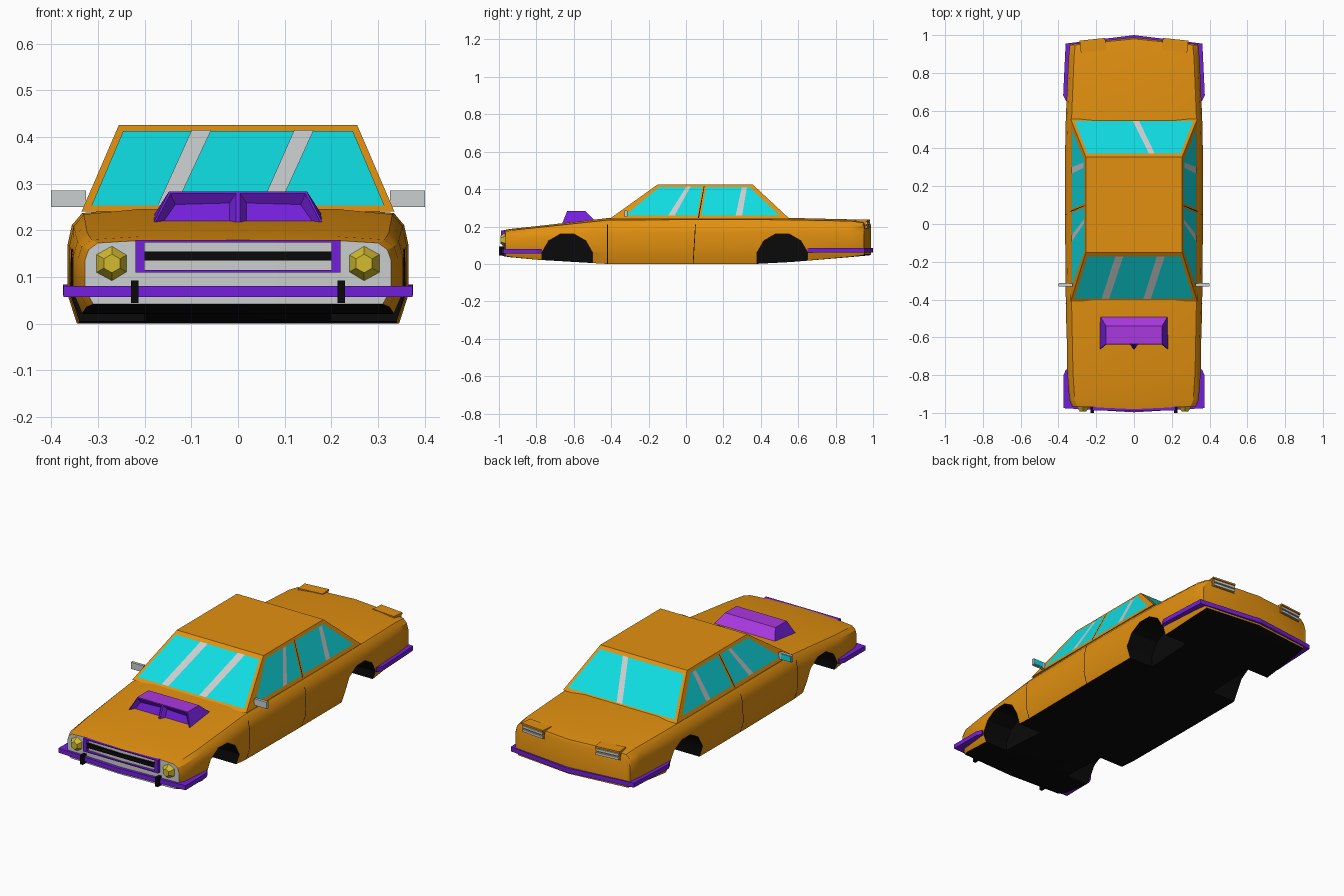
import bpy, bmesh, math
from mathutils import Vector, Matrix

if "Cube" in bpy.data.objects:
    bpy.data.objects.remove(bpy.data.objects["Cube"])


def mat(name, r, g, b):
    m = bpy.data.materials.new(name)
    m.diffuse_color = (r, g, b, 1)
    m.use_nodes = True
    m.node_tree.nodes["Principled BSDF"].inputs["Base Color"].default_value = m.diffuse_color
    return m


ORANGE = mat("orange paint", .76, .28, .005)
PURPLE = mat("purple trim", .17, .014, .70)
VIOLET = mat("violet", .40, .04, .74)
CYAN = mat("cyan glass", .005, .72, .76)
SILVER = mat("silver", .60, .62, .62)
YELLOW = mat("yellow lamp", .65, .50, .03)
BLACK = mat("black", .003, .003, .003)


def finish(bm, name, *mats):
    bmesh.ops.recalc_face_normals(bm, faces=bm.faces)
    me = bpy.data.meshes.new(name)
    bm.to_mesh(me)
    bm.free()
    ob = bpy.data.objects.new(name, me)
    bpy.context.collection.objects.link(ob)
    for m in mats:
        me.materials.append(m)
    return ob


def box(name, x0, x1, y0, y1, z0, z1, m, turn=0):
    bm = bmesh.new()
    bmesh.ops.create_cube(bm, size=1)
    c = Vector(((x0 + x1) / 2, (y0 + y1) / 2, (z0 + z1) / 2))
    t = Matrix.Translation(c) @ Matrix.Rotation(turn, 4, 'Z')
    bm.transform(t @ Matrix.Diagonal((abs(x1 - x0), y1 - y0, z1 - z0, 1)))
    return finish(bm, name, m)


def prism(name, outline, z0, z1, m):
    bm = bmesh.new()
    f = bm.faces.new([bm.verts.new((x, y, z0)) for x, y in outline])
    r = bmesh.ops.extrude_face_region(bm, geom=[f])
    bmesh.ops.translate(bm, vec=(0, 0, z1 - z0),
                        verts=[v for v in r['geom'] if isinstance(v, bmesh.types.BMVert)])
    return finish(bm, name, m)


def plate(name, pts, m, out, off):
    # single flat panel lifted along its outward normal
    p = [Vector(q) for q in pts]
    n = (p[1] - p[0]).cross(p[2] - p[0]).normalized()
    if n.dot(Vector(out)) < 0:
        p.reverse()
        n = -n
    me = bpy.data.meshes.new(name)
    me.from_pydata([q + n * off for q in p], [], [list(range(len(p)))])
    me.materials.append(m)
    bpy.context.collection.objects.link(bpy.data.objects.new(name, me))


# Lower body: lofted half section, mirrored
# station: y, bottom z, top z, half width, bow of the centre line
STATIONS = [(-.965, .042, .179, .328, -.015), (-.93, .036, .187, .343, -.012),
            (-.79, .022, .203, .353, 0), (-.42, 0, .245, .361, 0), (0, 0, .248, .365, 0),
            (.37, 0, .248, .365, 0), (.56, .01, .246, .361, 0),
            (.88, .038, .238, .347, .015), (.945, .046, .228, .340, .035), (.952, .05, .21, .338, .036)]
SECTION = [(0, 0), (.945, 0), (1, .25), (1, .68), (.975, .85), (.915, .955), (.6, 1), (0, 1)]
bm = bmesh.new()
rings = [[bm.verts.new((fx * w, y + bow * (1 - fx), zb + fz * (zt - zb))) for fx, fz in SECTION]
         for y, zb, zt, w, bow in STATIONS]
for a, b in zip(rings, rings[1:]):
    for i in range(len(SECTION) - 1):
        bm.faces.new((a[i], a[i + 1], b[i + 1], b[i]))
bm.faces.new(rings[0])
bm.faces.new(rings[-1])
dup = bmesh.ops.duplicate(bm, geom=bm.verts[:] + bm.edges[:] + bm.faces[:])['geom']
bmesh.ops.scale(bm, vec=(-1, 1, 1), verts=[v for v in dup if isinstance(v, bmesh.types.BMVert)])
bmesh.ops.remove_doubles(bm, verts=bm.verts, dist=1e-5)
bmesh.ops.recalc_face_normals(bm, faces=bm.faces)
for f in bm.faces:
    f.material_index = 1 if f.normal.z < -.7 else 2 if f.normal.y < -.7 else 0
body = finish(bm, "body", ORANGE, BLACK, SILVER)

# Wheel arches cut as black pockets
cutters = []
for y in (-.635, .515):
    for s in (-1, 1):
        bm = bmesh.new()
        bmesh.ops.create_cone(bm, cap_ends=True, segments=12, radius1=.14, radius2=.14, depth=.24)
        bm.transform(Matrix.Translation((s * .32, y, .025)) @ Matrix.Rotation(math.pi / 2, 4, 'Y')
                     @ Matrix.Rotation(math.pi / 12, 4, 'Z'))
        c = finish(bm, "arch_cutter", BLACK)
        c.hide_render = True
        cutters.append(c)
        mod = body.modifiers.new("arch", 'BOOLEAN')
        mod.object, mod.operation, mod.solver = c, 'DIFFERENCE', 'EXACT'
        mod.material_mode = 'TRANSFER'
dg = bpy.context.evaluated_depsgraph_get()
new = bpy.data.meshes.new_from_object(body.evaluated_get(dg))
body.modifiers.clear()
body.data = new
for c in cutters:
    bpy.data.objects.remove(c)
bpy.context.view_layer.objects.active = body
body.select_set(True)
bpy.ops.object.shade_smooth_by_angle(angle=math.radians(30))

# Cabin
LOW = [(-.335, -.41, .24), (.335, -.41, .24), (.335, .555, .24), (-.335, .555, .24)]
TOP = [(-.255, -.15, .426), (.255, -.15, .426), (.255, .355, .426), (-.255, .355, .426)]
bm = bmesh.new()
lo = [bm.verts.new(p) for p in LOW]
hi = [bm.verts.new(p) for p in TOP]
bm.faces.new(lo)
bm.faces.new(hi)
for i in range(4):
    j = (i + 1) % 4
    bm.faces.new((lo[i], lo[j], hi[j], hi[i]))
finish(bm, "cabin", ORANGE)


def pane(name, a, b, out, v0, v1, bot, top, m, off):
    # panel on the cabin side between corners a and b, in u/v of that side
    def at(u, v):
        l = Vector(LOW[a]).lerp(Vector(LOW[b]), u)
        return l.lerp(Vector(TOP[a]).lerp(Vector(TOP[b]), u), v)
    plate(name, [at(bot[0], v0), at(bot[1], v0), at(top[1], v1), at(top[0], v1)], m, out, off)


# Windows with glare stripes
F, B = (0, -1, .5), (0, 1, .5)
pane("windshield", 0, 1, F, .06, .92, (.025, .975), (.03, .97), CYAN, .002)
pane("windshield_glare", 0, 1, F, .06, .92, (.24, .30), (.31, .39), SILVER, .004)
pane("windshield_glare", 0, 1, F, .06, .92, (.575, .635), (.73, .81), SILVER, .004)
pane("rear_window", 3, 2, B, .06, .92, (.025, .975), (.03, .97), CYAN, .002)
pane("rear_window_glare", 3, 2, B, .06, .92, (.49, .54), (.65, .71), SILVER, .004)
for a, b, s in ((1, 2, 1), (0, 3, -1)):
    out = (s, 0, .3)
    pane("front_side_window", a, b, out, .1, .92, (.064, .483), (.05, .475), CYAN, .002)
    pane("rear_side_window", a, b, out, .1, .92, (.507, .962), (.514, .94), CYAN, .002)
    pane("side_glare", a, b, out, .1, .92, (.315, .353), (.318, .36), SILVER, .004)
    pane("side_glare", a, b, out, .1, .9, (.707, .745), (.86, .91), SILVER, .004)
    pane("pillar_seam", a, b, out, .03, .95, (.490, .496), (.490, .497), BLACK, .003)
    # Door seams
    for y, w in ((.05, .365), (-.42, .361)):
        pts = [(w * .947, .003), (w, .062), (w, .168), (w * .975, .21)]
        for (x0, z0), (x1, z1) in zip(pts, pts[1:]):
            k = .06 if y > 0 else 0
            plate("door_seam", [(s * x0, y - .002 + k * (z0 - .2), z0), (s * x0, y + .002 + k * (z0 - .2), z0),
                                (s * x1, y + .002 + k * (z1 - .2), z1), (s * x1, y - .002 + k * (z1 - .2), z1)],
                  BLACK, (s, 0, 0), .0015)

# Bumpers
prism("front_bumper", [(-.36, -.77), (-.373, -.80), (-.374, -.975), (0, -.997), (.374, -.975), (.373, -.80),
                       (.36, -.77), (.335, -.78), (.335, -.95), (0, -.96), (-.335, -.95), (-.335, -.78)],
      .057, .081, PURPLE)
prism("rear_bumper", [(-.36, .65), (-.375, .68), (-.362, .955), (0, 1), (.362, .955), (.375, .68),
                      (.36, .65), (.34, .66), (.325, .93), (0, .97), (-.325, .93), (-.34, .66)],
      .06, .084, PURPLE)

# Grille
box("grille_bar", -.2, .2, -.988, -.965, .135, .155, BLACK)
box("grille_frame_top", -.22, .22, -.988, -.96, .174, .179, PURPLE)
box("grille_frame_bottom", -.2, .2, -.988, -.96, .110, .115, PURPLE)

for s in (-1, 1):
    box("grille_frame_side", s * .2, s * .22, -.988, -.96, .11, .179, PURPLE)
    box("bumper_guard", s * .213, s * .229, -1, -.96, .044, .093, BLACK)
    # Headlights
    bm = bmesh.new()
    bmesh.ops.create_cone(bm, cap_ends=True, segments=6, radius1=.040, radius2=.020, depth=.03)
    bm.transform(Matrix.Translation((s * .27, -.978, .129)) @ Matrix.Rotation(math.pi / 2, 4, 'X')
                 @ Matrix.Rotation(0, 4, 'Z'))
    finish(bm, "headlight", YELLOW)
    # Mirrors
    box("mirror", s * .325, s * .4, -.33, -.315, .25, .285, SILVER)
    box("mirror_glass", s * .342, s * .396, -.315, -.312, .253, .282, CYAN)
    # Tail lights
    t = -s * .105
    box("tail_light_lid", s * .15, s * .285, .915, .978, .228, .237, ORANGE, t)
    box("tail_light_back", s * .15, s * .285, .93, .970, .188, .23, ORANGE, t)
    for z in (.191, .211):
        box("tail_light_bar", s * .155, s * .28, .94, .977, z, z + .013, SILVER, t)

# Hood scoop with two recessed mouths
bm = bmesh.new()
lo = [bm.verts.new(p) for p in ((-.185, -.665, .208), (0, -.665, .208), (.185, -.665, .208),
                                (.185, -.48, .225), (-.185, -.48, .225))]
hi = [bm.verts.new(p) for p in ((-.148, -.635, .283), (0, -.635, .283), (.148, -.635, .283),
                                (.148, -.54, .283), (-.148, -.54, .283))]
bm.faces.new(lo)
bm.faces.new(hi)
for i in range(5):
    j = (i + 1) % 5
    bm.faces.new((lo[i], lo[j], hi[j], hi[i]))
bmesh.ops.recalc_face_normals(bm, faces=bm.faces)
for f in bm.faces:
    f.material_index = 1 if f.normal.z > .3 and f.normal.y > -.3 and abs(f.normal.x) < .5 else 0
mouths = [f for f in bm.faces if f.normal.y < -.5]
bmesh.ops.inset_individual(bm, faces=mouths, thickness=.006, depth=0)
bmesh.ops.inset_individual(bm, faces=mouths, thickness=.02, depth=-.02)
finish(bm, "hood_scoop", PURPLE, VIOLET)
